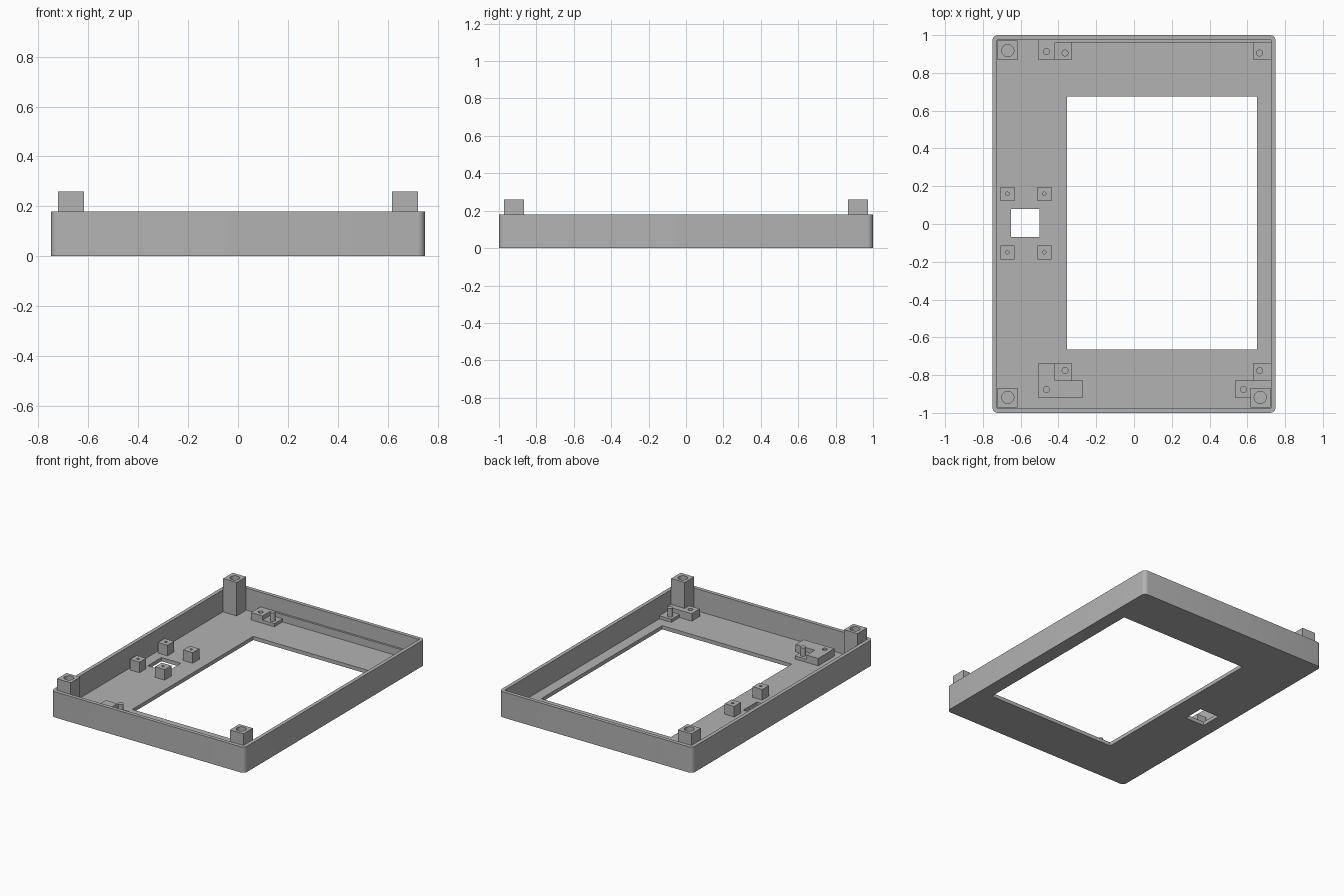
import bpy, bmesh, math

if "Cube" in bpy.data.objects:
    bpy.data.objects.remove(bpy.data.objects["Cube"], do_unlink=True)

grey = bpy.data.materials.new("plain grey")
grey.use_nodes = True
COLOUR = (0.45, 0.45, 0.45, 1)
grey.diffuse_color = COLOUR
grey.node_tree.nodes["Principled BSDF"].inputs["Base Color"].default_value = COLOUR

WALL, FLOOR, RIM = 0.026, 0.026, 0.18
IN_X, IN_Y = 0.75 - WALL, 1 - WALL
BLOCK_TOP, SEAT_TOP = 0.078, 0.048


def finish(name, bm):
    bmesh.ops.recalc_face_normals(bm, faces=bm.faces)
    mesh = bpy.data.meshes.new(name)
    bm.to_mesh(mesh)
    bm.free()
    mesh.materials.append(grey)
    obj = bpy.data.objects.new(name, mesh)
    bpy.context.collection.objects.link(obj)
    return obj


def prism(name, points, z0, z1):
    """Upright prism from a flat outline."""
    bm = bmesh.new()
    base = bm.faces.new([bm.verts.new((x, y, z0)) for x, y in points])
    top = bmesh.ops.extrude_face_region(bm, geom=[base])
    moved = [v for v in top["geom"] if isinstance(v, bmesh.types.BMVert)]
    bmesh.ops.translate(bm, verts=moved, vec=(0, 0, z1 - z0))
    return finish(name, bm)


def box(name, x0, x1, y0, y1, z0, z1):
    return prism(name, [(x0, y0), (x1, y0), (x1, y1), (x0, y1)], z0, z1)


def cylinder(name, x, y, r, z0, z1):
    turn = [math.tau * i / 24 for i in range(24)]
    return prism(name, [(x + r * math.cos(a), y + r * math.sin(a)) for a in turn], z0, z1)


def cut(obj, *cutters):
    """Subtract cutters, bake the result and remove them."""
    for cutter in cutters:
        mod = obj.modifiers.new("cut", 'BOOLEAN')
        mod.operation, mod.solver, mod.object = 'DIFFERENCE', 'EXACT', cutter
    baked = bpy.data.meshes.new_from_object(
        obj.evaluated_get(bpy.context.evaluated_depsgraph_get()))
    obj.modifiers.clear()
    obj.data = baked
    for cutter in cutters:
        bpy.data.objects.remove(cutter, do_unlink=True)


def smooth(obj):
    bpy.ops.object.select_all(action='DESELECT')
    obj.select_set(True)
    bpy.context.view_layer.objects.active = obj
    bpy.ops.object.shade_smooth_by_angle(angle=math.radians(30))


def drill(obj, x, y, r, z0, z1):
    cut(obj, cylinder("drill", x, y, r, z0, z1))
    smooth(obj)


# Tray: rounded outline, hollowed, with screen window and small square opening
R = 0.03
outline = []
for k, (sx, sy) in enumerate([(1, 1), (-1, 1), (-1, -1), (1, -1)]):
    for i in range(7):
        a = math.radians(90 * k + 15 * i)
        outline.append((sx * (0.75 - R) + R * math.cos(a), sy * (1 - R) + R * math.sin(a)))
tray = prism("tray", outline, 0, RIM)
cut(tray,
    box("hollow", -IN_X, IN_X, -IN_Y, IN_Y, FLOOR, 0.5),
    box("window", -0.355, 0.65, -0.665, 0.675, -0.1, 0.1),
    box("opening", -0.65, -0.5, -0.07, 0.08, -0.1, 0.1))
smooth(tray)

# Three tall corner posts with screw holes
for name, sx, sy in [("back_right", -1, 1), ("front_right", -1, -1), ("front_left", 1, -1)]:
    xs = sorted((sx * 0.617, sx * 0.722))
    ys = sorted((sy * 0.867, sy * 0.972))
    post = box(name + "_post", *xs, *ys, FLOOR, 0.26)
    drill(post, sx * 0.668, sy * 0.918, 0.032, 0.08, 0.4)

# Four standoffs around the square opening
for x in (-0.67, -0.475):
    for y in (-0.15, 0.16):
        standoff = box("standoff", x - 0.037, x + 0.037, y - 0.037, y + 0.037, FLOOR, 0.1)
        drill(standoff, x, y, 0.009, 0.05, 0.2)

# Low ledge along the back wall
box("back_ledge", -0.418, IN_X, 0.96, IN_Y, FLOOR, BLOCK_TOP)

# Screw blocks beside the pin seats
back_block = box("back_screw_block", -0.508, -0.418, 0.87, IN_Y, FLOOR, BLOCK_TOP)
drill(back_block, -0.463, 0.913, 0.016, 0.04, 0.2)
corner_block = prism("front_right_screw_block",
                     [(-0.508, -0.918), (-0.27, -0.918), (-0.27, -0.828),
                      (-0.418, -0.828), (-0.418, -0.738), (-0.508, -0.738)],
                     FLOOR, BLOCK_TOP)
drill(corner_block, -0.463, -0.876, 0.016, 0.04, 0.2)
left_block = box("front_left_screw_block", 0.535, IN_X, -0.918, -0.828, FLOOR, BLOCK_TOP)
drill(left_block, 0.58, -0.876, 0.016, 0.04, 0.2)

# Thin seats with locating pins
for x0, x1, px in [(-0.418, -0.327, -0.365), (0.63, IN_X, 0.665)]:
    for y0, y1, py in [(0.87, 0.96, 0.905), (-0.828, -0.738, -0.776)]:
        box("pin_seat", x0, x1, y0, y1, FLOOR, SEAT_TOP)
        smooth(cylinder("locating_pin", px, py, 0.018, SEAT_TOP, 0.107))
